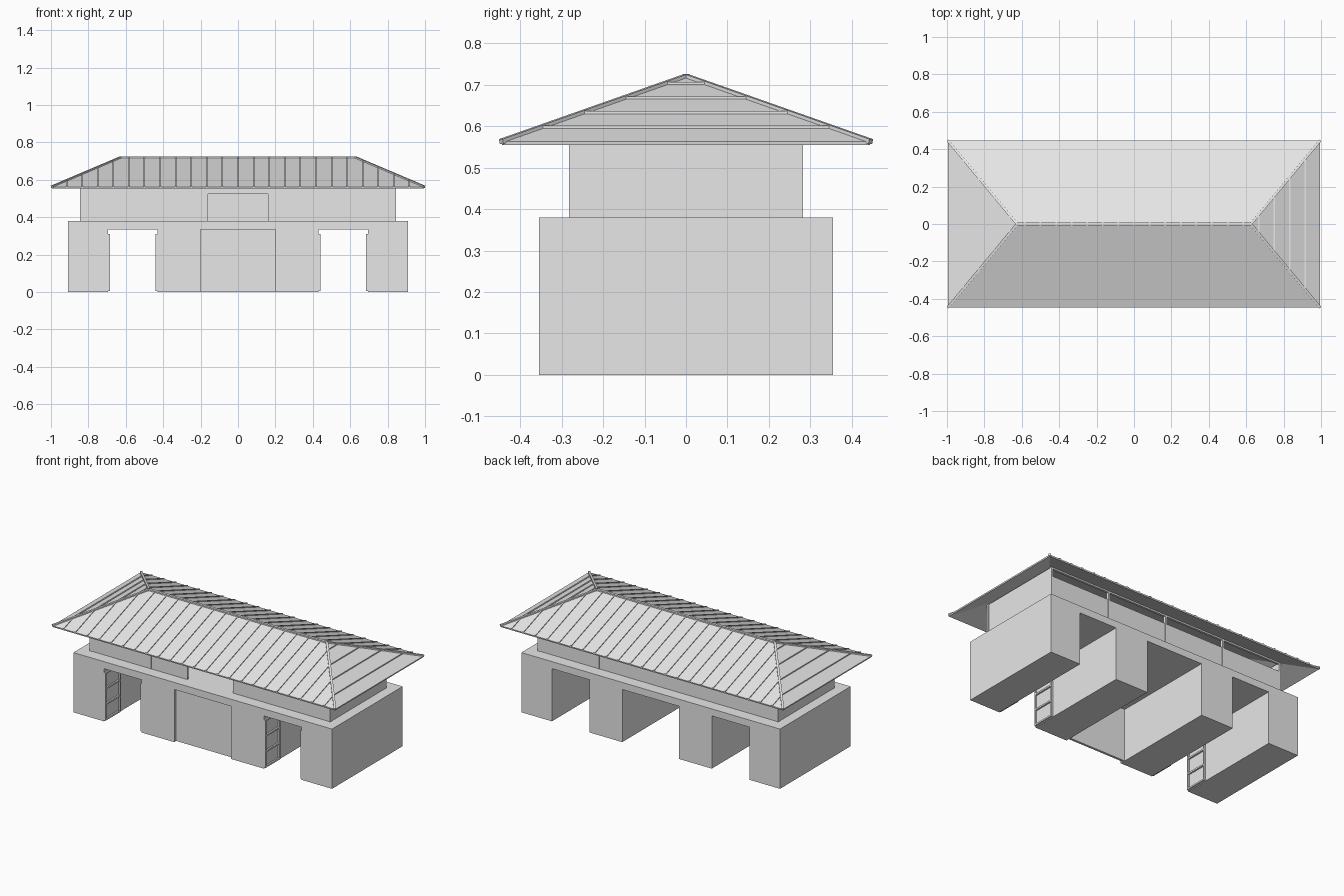
import bpy, bmesh, math
from mathutils import Vector

if "Cube" in bpy.data.objects:
    bpy.data.objects.remove(bpy.data.objects["Cube"])

GREY = bpy.data.materials.new("light_grey")
GREY.diffuse_color = (0.8, 0.8, 0.8, 1)
GREY.use_nodes = True
GREY.node_tree.nodes["Principled BSDF"].inputs["Base Color"].default_value = GREY.diffuse_color


def finish(name, bm):
    bmesh.ops.recalc_face_normals(bm, faces=bm.faces)
    me = bpy.data.meshes.new(name)
    bm.to_mesh(me)
    bm.free()
    me.materials.append(GREY)
    ob = bpy.data.objects.new(name, me)
    bpy.context.collection.objects.link(ob)
    return ob


def add_box(bm, x0, x1, y0, y1, z0, z1):
    vs = bmesh.ops.create_cube(bm, size=1)["verts"]
    for v in vs:
        v.co = ((x0 + x1) / 2 + v.co.x * (x1 - x0),
                (y0 + y1) / 2 + v.co.y * (y1 - y0),
                (z0 + z1) / 2 + v.co.z * (z1 - z0))


def boxes(name, items):
    bm = bmesh.new()
    for b in items:
        add_box(bm, *b)
    return finish(name, bm)


def add_prism(bm, pts, depth):
    face = bm.faces.new([bm.verts.new(p) for p in pts])
    new = bmesh.ops.extrude_face_region(bm, geom=[face])["geom"]
    bmesh.ops.translate(bm, vec=depth, verts=[g for g in new if isinstance(g, bmesh.types.BMVert)])


def add_bar(bm, a, b, w, h):
    # rectangular bar between two points, with its top side facing up
    a, b = Vector(a), Vector(b)
    d = (b - a).normalized()
    s = d.cross(Vector((0, 0, 1))).normalized()
    u = s.cross(d)
    add_prism(bm, [a + s * i * w / 2 + u * j * h / 2 for i, j in ((-1, -1), (1, -1), (1, 1), (-1, 1))], b - a)


# ground storey: one front profile with three bays, pulled through to the back
BX, BY, TOP, HEAD = 0.91, 0.355, 0.38, 0.335
outline = [(-BX, 0)]
for l, r in ((-0.695, -0.43), (-0.2, 0.2), (0.43, 0.695)):
    outline += [(l, 0), (l, HEAD), (r, HEAD), (r, 0)]
outline += [(BX, 0), (BX, TOP), (-BX, TOP)]
bm = bmesh.new()
add_prism(bm, [(x, -BY, z) for x, z in outline], Vector((0, 2 * BY, 0)))
finish("ground_storey", bm)

# recessed wall closing the middle bay at the front
boxes("middle_bay_wall", [(-0.2, 0.2, -0.335, -0.32, 0, HEAD)])

# framed gate leaves folded back against the passage walls
Y0, Y1, T = -0.352, -0.2, 0.01
for name, wall, side in (("outer_gate", 0.695, -1), ("inner_gate", 0.43, 1)):
    parts = []
    for m in (-1, 1):
        x0, x1 = sorted((m * wall, m * (wall + side * T)))
        for y in (Y0, Y1 - T):
            parts.append((x0, x1, y, y + T, 0.005, 0.31))
        for z in (0.005, 0.103, 0.202, 0.3):
            parts.append((x0, x1, Y0 + T, Y1 - T, z, z + T))
    boxes(name, parts)

# upper storey: thin walls, front doorway, posts and top rail
UX, UY, W, WT, RAIL = 0.845, 0.28, 0.01, 0.555, 0.61
boxes("upper_front_wall", [
    (-UX + W, -0.16, -UY, -UY + W, TOP, WT),
    (0.16, UX - W, -UY, -UY + W, TOP, WT),
    (-0.16, 0.16, -UY, -UY + W, 0.525, WT)])
boxes("upper_back_wall", [(-UX + W, UX - W, UY - W, UY, TOP, WT)])
for name, s in (("upper_left_wall", -1), ("upper_right_wall", 1)):
    x0, x1 = sorted((s * UX, s * (UX - W)))
    boxes(name, [(x0, x1, -UY + W, UY - W, TOP, RAIL)])
posts, rails = [], []
for s in (-1, 1):
    y0, y1 = sorted((s * (UY + 0.002), s * (UY - 0.012)))
    for k in (-2, -1, 0, 1, 2):
        if k == 0 and s == -1:
            continue                      # the doorway stays clear
        x = k * 0.42
        posts.append((x - 0.006, x + 0.006, y0, y1, TOP, RAIL))
    rails.append((-UX, UX, y0, y1, RAIL - 0.008, RAIL + 0.004))
boxes("upper_posts", posts)
boxes("upper_rails", rails)

# hipped roof shell
EX, EY, EZ, RX, RZ = 0.995, 0.446, 0.563, 0.625, 0.72
bm = bmesh.new()
c = [bm.verts.new(p) for p in ((-EX, -EY, EZ), (EX, -EY, EZ), (EX, EY, EZ), (-EX, EY, EZ))]
l, r = bm.verts.new((-RX, 0, RZ)), bm.verts.new((RX, 0, RZ))
for f in ((c[0], c[1], r, l), (c[1], c[2], r), (c[2], c[3], l, r), (c[3], c[0], l)):
    bm.faces.new(f)
roof = finish("roof", bm)
solid = roof.modifiers.new("thickness", "SOLIDIFY")
solid.thickness, solid.offset = 0.009, -1

# standing seams across the roof, following slope and hip
bm = bmesh.new()
for k in range(-11, 12):
    x = k / 12
    f = min(1, (EX - abs(x)) / (EX - RX))    # height reached at this x
    z, y, up = EZ + (RZ - EZ) * f, EY * (1 - f), 0.005
    top = [(-EY, EZ + up), (-y, z + up)] + ([(y, z + up)] if y > 0.001 else []) + [(EY, EZ + up)]
    under = [(py, pz - 0.01) for py, pz in reversed(top)]
    add_prism(bm, [(x - 0.004, py, pz) for py, pz in top + under], Vector((0.008, 0, 0)))
finish("roof_seams", bm)

# ridge and hip caps
bm = bmesh.new()
add_bar(bm, (-RX, 0, RZ), (RX, 0, RZ), 0.016, 0.012)
for sx in (-1, 1):
    for sy in (-1, 1):
        add_bar(bm, (sx * RX, 0, RZ), (sx * EX, sy * EY, EZ), 0.014, 0.012)
finish("ridge_and_hip_caps", bm)
